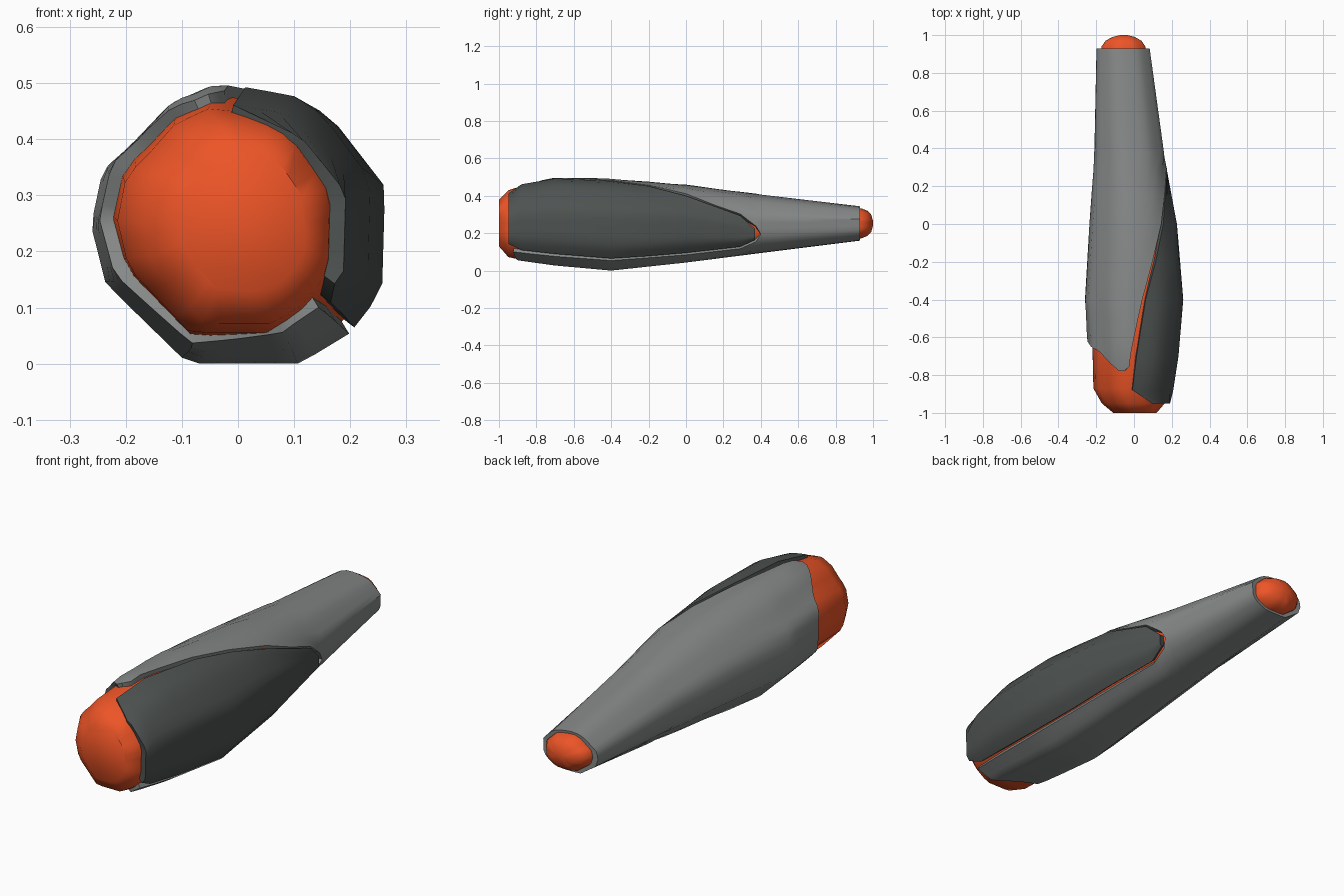
import bpy, bmesh
from math import sin, cos, radians

if "Cube" in bpy.data.objects:
    bpy.data.objects.remove(bpy.data.objects["Cube"])

# Cross-section outline, normalised to -1..1 (pointed left, flat right)
SECTION = [(1, .28), (.65, .76), (.46, .9), (.1, .97), (-.17, 1), (-.48, .86), (-.73, .58),
           (-.92, .4), (-1, 0), (-.9, -.42), (-.34, -1), (.42, -1), (.76, -.78), (.98, -.48)]
# Rows: y, left x, right x, bottom z, top z
OUTER = [(-.95, -.215, .192, .065, .44), (-.88, -.225, .208, .052, .465), (-.7, -.242, .236, .027, .499),
         (-.4, -.262, .262, 0, .493), (0, -.237, .228, .043, .46), (.37, -.212, .16, .09, .412),
         (.93, -.2, .083, .16, .345)]
CORE = [(-1, -.11, .12, .13, .38), (-.95, -.17, .163, .072, .43), (-.87, -.215, .178, .055, .455),
        (-.65, -.22, .21, .043, .478), (-.4, -.24, .243, .02, .474), (0, -.213, .208, .063, .442),
        (.37, -.185, .135, .11, .392), (.94, -.172, .06, .173, .332), (.97, -.15, .04, .185, .32),
        (.99, -.115, .005, .205, .3), (1, -.075, -.035, .24, .265)]
# Seam angles: y, lower edge, upper edge of each shell
DARK = [(-.95, -33, 58), (-.88, -42, 90), (-.7, -43, 86), (-.4, -43, 76), (-.2, -44, 62),
        (0, -44, 46), (.29, -42, 14), (.37, -30, -10)]
LIGHT = [(-.93, -47, 97), (-.7, -47, 94), (-.4, -46, 80), (-.2, -47, 66), (0, -48, 50),
         (.29, -46, 17), (.375, -34, -5), (.4, -20, -20), (.93, -20, -20)]
# Front edge of the light shell: angle, y
FRONT = [(80, -.7), (105, -.79), (145, -.67), (180, -.62), (210, -.66), (270, -.82), (295, -.91), (320, -.93)]


def look(table, v):
    if v <= table[0][0]:
        return table[0][1:]
    for a, b in zip(table, table[1:]):
        if v <= b[0]:
            t = (v - a[0]) / (b[0] - a[0])
            return tuple(p + (q - p) * t for p, q in zip(a[1:], b[1:]))
    return table[-1][1:]


def outline(deg):
    """Point where a ray at this angle meets the section outline."""
    c, s = cos(radians(deg)), sin(radians(deg))
    for (x1, z1), (x2, z2) in zip(SECTION, SECTION[1:] + SECTION[:1]):
        ex, ez = x2 - x1, z2 - z1
        den = c * ez - s * ex
        if abs(den) < 1e-9:
            continue
        r = (x1 * ez - z1 * ex) / den
        t = (x1 * s - z1 * c) / den
        if r > 0 and -1e-6 <= t <= 1 + 1e-6:
            return c * r, s * r
    return c, s


def point(table, y, deg):
    l, r, b, t = look(table, y)
    x, z = outline(deg)
    return ((l + r) / 2 + x * (r - l) / 2, y, (b + t) / 2 + z * (t - b) / 2)


def build(name, rows, color=None, thick=0, caps=False, angle=40):
    bm = bmesh.new()
    g = [[bm.verts.new(p) for p in row] for row in rows]
    for a, b in zip(g, g[1:]):
        for j in range(len(a) - 1):
            bm.faces.new((a[j], b[j], b[j + 1], a[j + 1]))
    bmesh.ops.remove_doubles(bm, verts=bm.verts, dist=.0005)
    if caps:
        bmesh.ops.holes_fill(bm, edges=[e for e in bm.edges if e.is_boundary], sides=0)
        bmesh.ops.recalc_face_normals(bm, faces=bm.faces)
    me = bpy.data.meshes.new(name)
    bm.to_mesh(me)
    bm.free()
    ob = bpy.data.objects.new(name, me)
    bpy.context.collection.objects.link(ob)
    if color:
        mat = bpy.data.materials.new(name + "_colour")
        mat.diffuse_color = (*color, 1)
        mat.use_nodes = True
        mat.node_tree.nodes["Principled BSDF"].inputs["Base Color"].default_value = mat.diffuse_color
        me.materials.append(mat)
    bpy.ops.object.select_all(action='DESELECT')
    ob.select_set(True)
    bpy.context.view_layer.objects.active = ob
    if thick:
        m = ob.modifiers.new("thickness", 'SOLIDIFY')
        m.thickness, m.offset = thick, -1
        bpy.ops.object.modifier_apply(modifier=m.name)
    bpy.ops.object.shade_smooth_by_angle(angle=radians(angle))


# Orange inner core
build("inner_core", [[point(CORE, r[0], k * 10) for k in range(37)] for r in CORE],
      (.85, .09, .02), caps=True, angle=50)

# Dark side panel
N = 12
rows = []
for y, lo, hi in DARK:
    rows.append([point(OUTER, y, lo + (hi - lo) * k / N) for k in range(N + 1)])
build("side_panel", rows, (.075, .085, .08), thick=.035)

# Light wrap-around shell, closing into a full sleeve at the back
N = 32
rows = []
for y0 in (-.93, -.84, -.7, -.55, -.4, -.2, 0, .15, .29, .375, .4, .65, .93):
    row = []
    for k in range(N + 1):
        y = y0
        for _ in range(3):
            lo, hi = look(LIGHT, y)
            deg = hi + (lo + 360 - hi) * k / N
            if y0 < -.4:
                f = look(FRONT, deg)[0]
                y = f + (y0 + .93) / .53 * (-.4 - f)
        row.append(point(OUTER, y, deg))
    rows.append(row)
build("outer_shell", rows, (.24, .25, .25), thick=.035)
